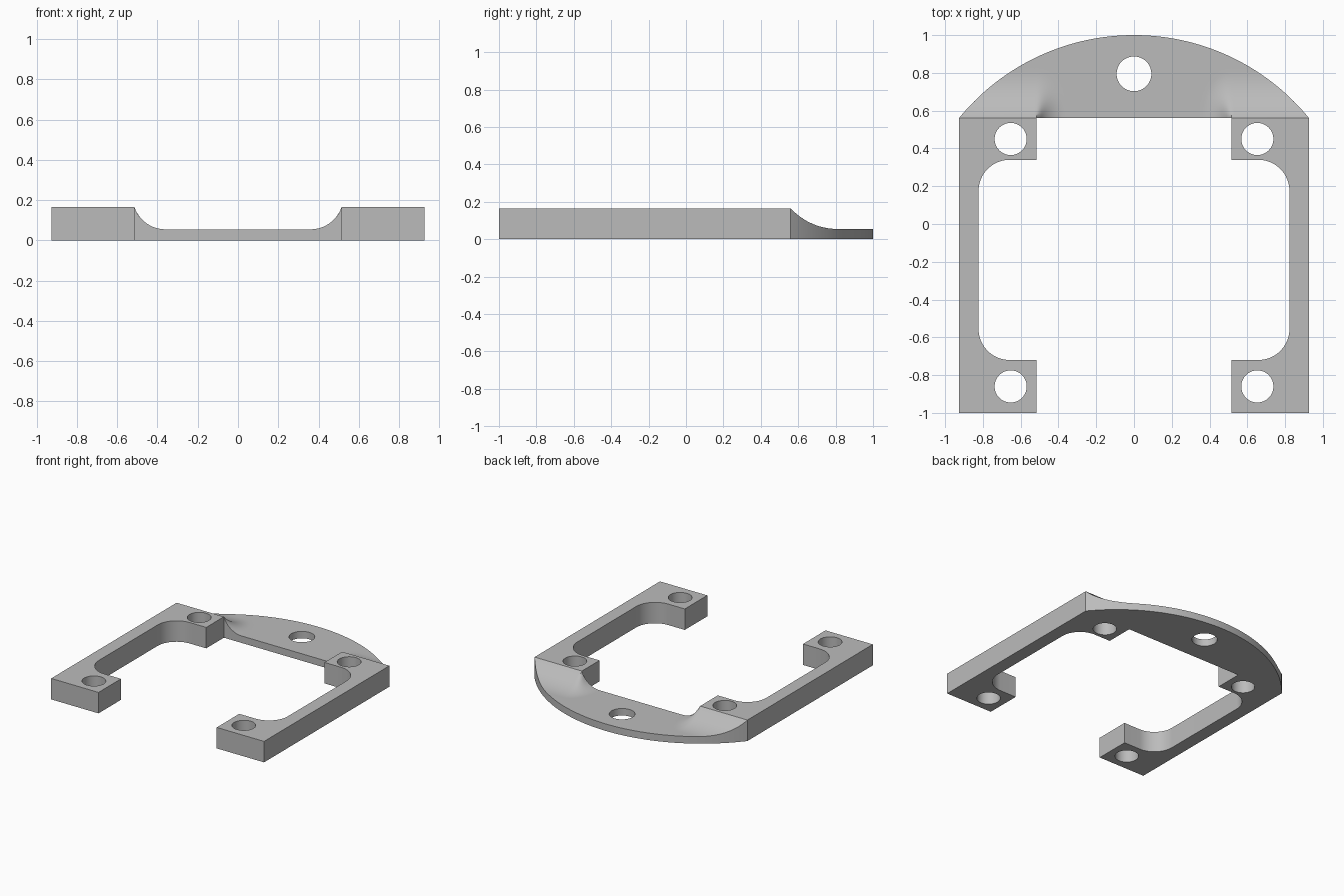
import bpy, bmesh, math

cube = bpy.data.objects.get("Cube")
if cube:
    bpy.data.objects.remove(cube, do_unlink=True)

HALF, PAD, BACK = 0.927, 0.515, 0.56    # outer half width, pad inner edge, arm back edge
HIGH, LOW = 0.165, 0.055                # arm and plate thickness
RUN_X, RUN_Y = 0.155, 0.25              # fillet reach sideways and rearwards

grey = bpy.data.materials.new("light_grey")
grey.use_nodes = True
colour = (0.5, 0.5, 0.5, 1)
grey.diffuse_color = colour
grey.node_tree.nodes["Principled BSDF"].inputs["Base Color"].default_value = colour


def make_object(name, bm):
    bmesh.ops.recalc_face_normals(bm, faces=bm.faces)
    mesh = bpy.data.meshes.new(name)
    bm.to_mesh(mesh)
    bm.free()
    obj = bpy.data.objects.new(name, mesh)
    bpy.context.collection.objects.link(obj)
    mesh.materials.append(grey)
    return obj


def drill(obj, x, y, radius):
    bpy.ops.mesh.primitive_cylinder_add(vertices=64, radius=radius, depth=1, location=(x, y, 0))
    cutter = bpy.context.object
    cutter.name = "hole_cutter"
    cutter.hide_render = True
    mod = obj.modifiers.new("hole", 'BOOLEAN')
    mod.operation, mod.solver, mod.object = 'DIFFERENCE', 'EXACT', cutter
    bpy.context.view_layer.objects.active = obj
    bpy.ops.object.modifier_apply(modifier=mod.name)
    bpy.data.objects.remove(cutter, do_unlink=True)


def smooth(obj):
    bpy.ops.object.select_all(action='DESELECT')
    obj.select_set(True)
    bpy.context.view_layer.objects.active = obj
    bpy.ops.object.shade_smooth_by_angle(angle=math.radians(30))


# Side arms: C-shaped bars with rounded inner corners and two screw pads
def build_arm(name, side):
    inner, r = 0.823, 0.165
    front_y, back_y = -0.72, 0.34
    points = [(PAD, -1), (HALF, -1), (HALF, BACK), (PAD, BACK), (PAD, back_y)]
    for centre_y, start in ((back_y - r, 90), (front_y + r, 0)):
        for i in range(17):
            a = math.radians(start - 90 * i / 16)
            points.append((inner - r + r * math.cos(a), centre_y + r * math.sin(a)))
    points.append((PAD, front_y))
    bm = bmesh.new()
    face = bm.faces.new([bm.verts.new((side * x, y, 0)) for x, y in points])
    top = bmesh.ops.extrude_face_region(bm, geom=[face])["geom"]
    bmesh.ops.translate(bm, vec=(0, 0, HIGH),
                        verts=[v for v in top if isinstance(v, bmesh.types.BMVert)])
    arm = make_object(name, bm)
    for y in (0.45, -0.86):
        drill(arm, side * 0.653, y, 0.085)
    smooth(arm)


build_arm("left_arm", 1)
build_arm("right_arm", -1)


# Height of the rear plate, swept up in a concave fillet to the arms
def plate_height(x, y):
    dx, dy = max(PAD - abs(x), 0), y - BACK
    distance = math.hypot(dx, dy)
    angle = math.atan2(dy, dx) if distance > 1e-6 else math.pi / 2
    reach = 1 / math.hypot(math.cos(angle) / RUN_X, math.sin(angle) / RUN_Y)
    rise = HIGH - LOW
    radius = (reach ** 2 + rise ** 2) / (2 * rise)
    s = max(reach - distance, 0)
    return LOW + radius - math.sqrt(radius ** 2 - s ** 2)


# Rear plate: circular segment built as a grid, then raised
sagitta = 1 - BACK
arc = (HALF ** 2 + sagitta ** 2) / (2 * sagitta)
half_xs = [PAD * i / 40 for i in range(40)] + [PAD + (HALF - PAD) * i / 30 for i in range(31)]
xs = [-x for x in reversed(half_xs[1:])] + half_xs
rows = 28
bm = bmesh.new()
grid = []
for x in xs:
    depth = max(1 - arc + math.sqrt(arc ** 2 - x ** 2) - BACK, 0)
    grid.append([bm.verts.new((x, BACK + depth * j / rows, 0)) for j in range(rows + 1)])
for a, b in zip(grid, grid[1:]):
    for j in range(rows):
        bm.faces.new((a[j], b[j], b[j + 1], a[j + 1]))
bmesh.ops.remove_doubles(bm, verts=bm.verts, dist=1e-5)
raised = bmesh.ops.extrude_face_region(bm, geom=bm.faces[:])["geom"]
for v in raised:
    if isinstance(v, bmesh.types.BMVert):
        v.co.z = plate_height(v.co.x, v.co.y)
plate = make_object("rear_plate", bm)
drill(plate, 0, 0.795, 0.092)
smooth(plate)
